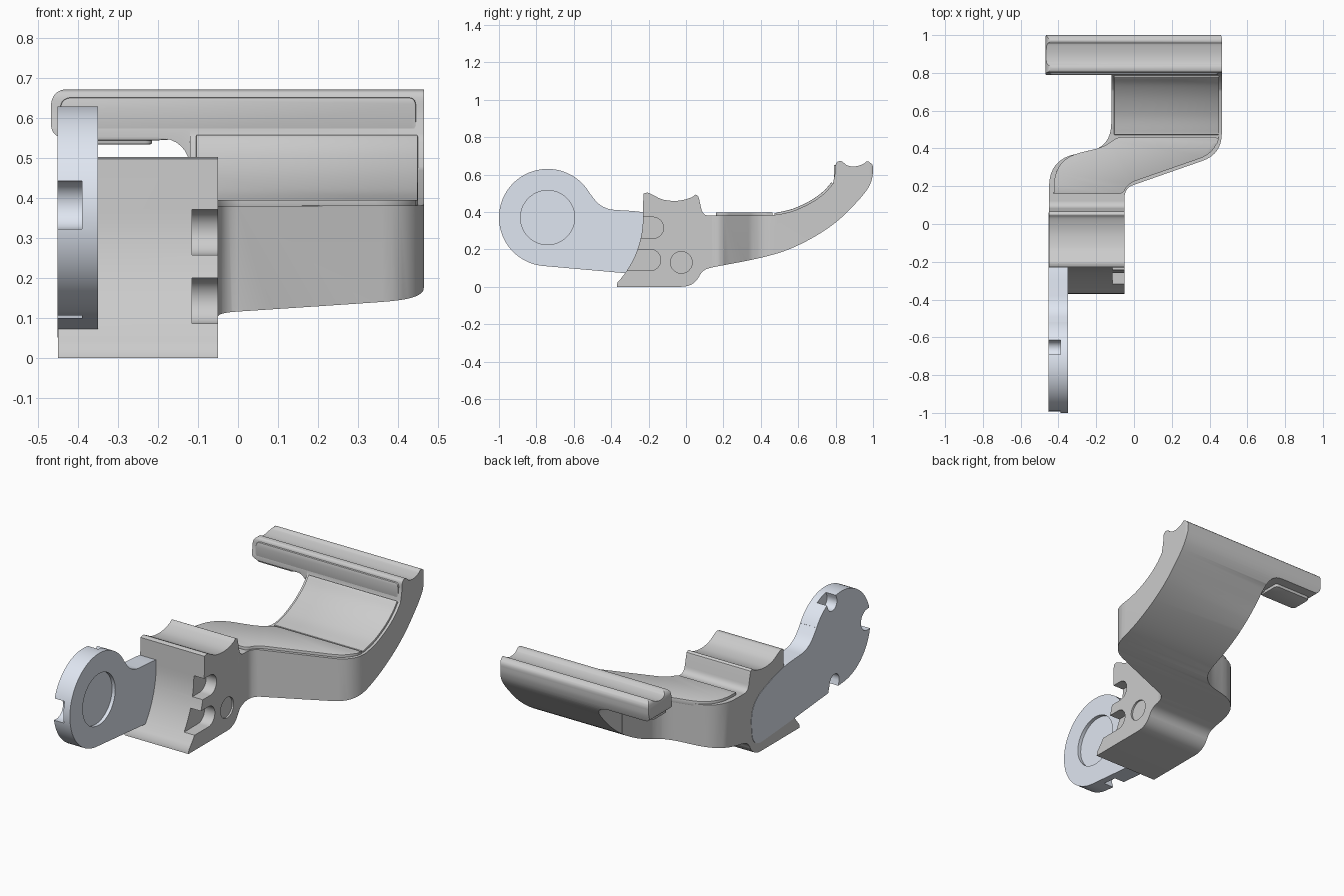
import bpy, bmesh
from math import sin, cos, pi, radians
from mathutils import Vector

if "Cube" in bpy.data.objects:
    bpy.data.objects.remove(bpy.data.objects["Cube"])


def fillet(pts, n=8):
    """Round each corner (a, b, tangent length) of a closed outline."""
    out = []
    for i, p in enumerate(pts):
        c = Vector(p[:2])
        r = p[2] if len(p) > 2 else 0
        if r == 0:
            out.append(c)
            continue
        a = c + (Vector(pts[i - 1][:2]) - c).normalized() * r
        b = c + (Vector(pts[(i + 1) % len(pts)][:2]) - c).normalized() * r
        for k in range(n + 1):
            t = k / n
            out.append(a * (1 - t) ** 2 + c * 2 * t * (1 - t) + b * t * t)
    return out


def spline(pts, n=5):
    """Smooth open curve through the points."""
    p = [Vector(q) for q in pts]
    p = [2 * p[0] - p[1]] + p + [2 * p[-1] - p[-2]]
    out = []
    for i in range(1, len(p) - 2):
        a, b, c, d = p[i - 1:i + 3]
        for k in range(n):
            t = k / n
            out.append(0.5 * (2 * b + (c - a) * t + (2 * a - 5 * b + 4 * c - d) * t * t
                              + (3 * b - a - 3 * c + d) * t ** 3))
    return out + [p[-2]]


def arc(cx, cy, r, a0, a1, n=32):
    return [Vector((cx + r * cos(radians(a0 + (a1 - a0) * k / n)),
                    cy + r * sin(radians(a0 + (a1 - a0) * k / n)))) for k in range(n + 1)]


def circle(cx, cy, r):
    return arc(cx, cy, r, 0, 360, 48)[:-1]


def prism(name, pts, axis, lo, hi):
    place = {'x': lambda p, h: (h, p[0], p[1]),
             'y': lambda p, h: (p[0], h, p[1]),
             'z': lambda p, h: (p[0], p[1], h)}[axis]
    bm = bmesh.new()
    rings = [[bm.verts.new(place(p, h)) for p in pts] for h in (lo, hi)]
    for r in rings:
        bm.faces.new(r)
    n = len(pts)
    for i in range(n):
        j = (i + 1) % n
        bm.faces.new((rings[0][i], rings[0][j], rings[1][j], rings[1][i]))
    bmesh.ops.remove_doubles(bm, verts=bm.verts, dist=1e-5)
    bmesh.ops.recalc_face_normals(bm, faces=bm.faces)
    me = bpy.data.meshes.new(name)
    bm.to_mesh(me)
    bm.free()
    ob = bpy.data.objects.new(name, me)
    bpy.context.collection.objects.link(ob)
    return ob


def activate(ob):
    bpy.ops.object.select_all(action='DESELECT')
    ob.select_set(True)
    bpy.context.view_layer.objects.active = ob


def boolean(ob, tool, op='DIFFERENCE'):
    activate(ob)
    m = ob.modifiers.new("cut", 'BOOLEAN')
    m.object, m.operation, m.solver = tool, op, 'EXACT'
    bpy.ops.object.modifier_apply(modifier=m.name)
    bpy.data.objects.remove(tool)


def finish(ob, width=0.0, segs=2):
    activate(ob)
    if width:
        m = ob.modifiers.new("round", 'BEVEL')
        m.width, m.segments, m.limit_method, m.angle_limit = width, segs, 'ANGLE', radians(40)
        bpy.ops.object.modifier_apply(modifier=m.name)
    bpy.ops.object.shade_smooth_by_angle(angle=radians(35))


# Pivot plate: disc with a tapering tail let into the side of the body
DY, DZ = -0.74, 0.37
tail = fillet([(-0.52, 0.507), (-0.45, 0.415, 0.07), (-0.2, 0.4, 0.1),
               (0.07, 0.30, 0.12), (0.05, 0.045, 0.09), (-0.33, 0.073)])
plate = prism("pivot_plate", arc(DY, DZ, 0.26, 266, 32, 56) + tail, 'x', -0.452, -0.35)
boolean(plate, prism("c", circle(DY, DZ, 0.145), 'x', -0.37, -0.3))
for ang, half in ((70, 0.042), (177, 0.06), (285, 0.042)):
    u = Vector((cos(radians(ang)), sin(radians(ang))))
    v, c = Vector((-u.y, u.x)), Vector((DY, DZ))
    slot = [c + u * 0.34 - v * half]
    slot += [c + u * (0.235 - half * sin(pi * k / 12)) - v * half * cos(pi * k / 12) for k in range(13)]
    slot.append(c + u * 0.34 + v * half)
    boolean(plate, prism("c", slot, 'x', -0.6, -0.39))
finish(plate)
mat = bpy.data.materials.new("pale_steel")
mat.diffuse_color = (0.74, 0.79, 0.88, 1)
mat.use_nodes = True
mat.node_tree.nodes["Principled BSDF"].inputs["Base Color"].default_value = mat.diffuse_color
plate.data.materials.append(mat)

# Body block with concave front and saddle on top
front = arc(DY, DZ, 0.51, 0, -43, 14)
lower = fillet([(-0.37, 0.0), (0.05, 0.0, 0.075), (0.085, 0.09, 0.04), (0.16, 0.108),
                (0.16, 0.38), (0.09, 0.38, 0.035), (0.07, 0.47)])
saddle = spline([(0.065, 0.485), (0.05, 0.492), (0.03, 0.478), (-0.02, 0.463), (-0.07, 0.459),
                 (-0.13, 0.468), (-0.18, 0.493), (-0.205, 0.503), (-0.228, 0.498)])
body = prism("body", front + lower + saddle, 'x', -0.45, -0.05)
# Side pockets and pin hole
for z, end in ((0.315, -0.12), (0.143, -0.135)):
    r = 0.057
    slot = [Vector((-0.6, z - r))] + arc(end - r, z, r, -90, 90, 20) + [Vector((-0.6, z + r))]
    boolean(body, prism("c", slot, 'x', -0.115, 0.1))
boolean(body, prism("c", circle(-0.025, 0.13, 0.058), 'x', -0.06, 0.1))
finish(body)

# Swept arm: side profile intersected with the plan outline
under = spline([(0.06, 0.09), (0.2, 0.115), (0.4, 0.155), (0.55, 0.2), (0.7, 0.275), (0.82, 0.36),
                (0.92, 0.46), (0.975, 0.53), (0.996, 0.585), (1.0, 0.64)])
crest = spline([(0.995, 0.655), (0.97, 0.671), (0.945, 0.655), (0.9, 0.643), (0.86, 0.65),
                (0.83, 0.672), (0.803, 0.66), (0.797, 0.61), (0.785, 0.55)])
inner = [(0.785, 0.55), (0.74, 0.5), (0.67, 0.45), (0.58, 0.408), (0.5, 0.388), (0.44, 0.382)]
arm = prism("arm", under + crest + spline(inner)[1:] + [Vector((0.06, 0.38))], 'x', -0.7, 0.7)
plan = fillet([(-0.45, 0.07), (-0.05, 0.07), (-0.05, 0.19, 0.05), (0.465, 0.37, 0.11),
               (0.465, 1.01, 0.03), (-0.47, 1.01, 0.03), (-0.47, 0.79), (-0.12, 0.79),
               (-0.12, 0.405, 0.13), (-0.45, 0.345, 0.15)])
boolean(arm, prism("c", plan, 'z', -0.1, 1.0), 'INTERSECT')
# Open the space under the overhanging bar and round its free end
under_bar = fillet([(-0.119, 0.2), (-0.119, 0.552, 0.09), (-0.468, 0.552, 0.035),
                    (-0.468, 0.673, 0.045), (-0.3, 0.673), (-0.3, 0.8), (-0.6, 0.8), (-0.6, 0.2)])
boolean(arm, prism("c", under_bar, 'y', 0.74, 1.2))
finish(arm, 0.012)

# Raised pads on the arm and under the bar
pad = fillet([(-0.425, 0.16), (-0.06, 0.16, 0.02), (-0.03, 0.215, 0.04), (0.43, 0.375, 0.09),
              (0.45, 0.46, 0.03), (-0.09, 0.46, 0.03), (-0.15, 0.41, 0.06), (-0.42, 0.345, 0.14)])
finish(prism("flat_pad", pad, 'z', 0.37, 0.396), 0.004)
top = spline([(y - 0.006, z + 0.01) for y, z in inner[:-1]] + [(0.472, 0.394)])
base = spline([(y + 0.012, z - 0.02) for y, z in inner[:-1]] + [(0.472, 0.365)])
finish(prism("curved_pad", top + base[::-1], 'x', -0.105, 0.45), 0.004)
lip = fillet([(-0.445, 0.80, 0.02), (-0.215, 0.80, 0.02), (-0.215, 0.93, 0.02), (-0.445, 0.93, 0.02)])
finish(prism("bar_lip", lip, 'z', 0.535, 0.58), 0.004)
strip = fillet([(-0.445, 0.545, 0.02), (-0.445, 0.652, 0.03), (0.445, 0.652, 0.02),
                (0.445, 0.56, 0.02), (-0.12, 0.56, 0.02), (-0.17, 0.545, 0.03)])
finish(prism("bar_strip", strip, 'y', 0.79, 0.83), 0.004)
